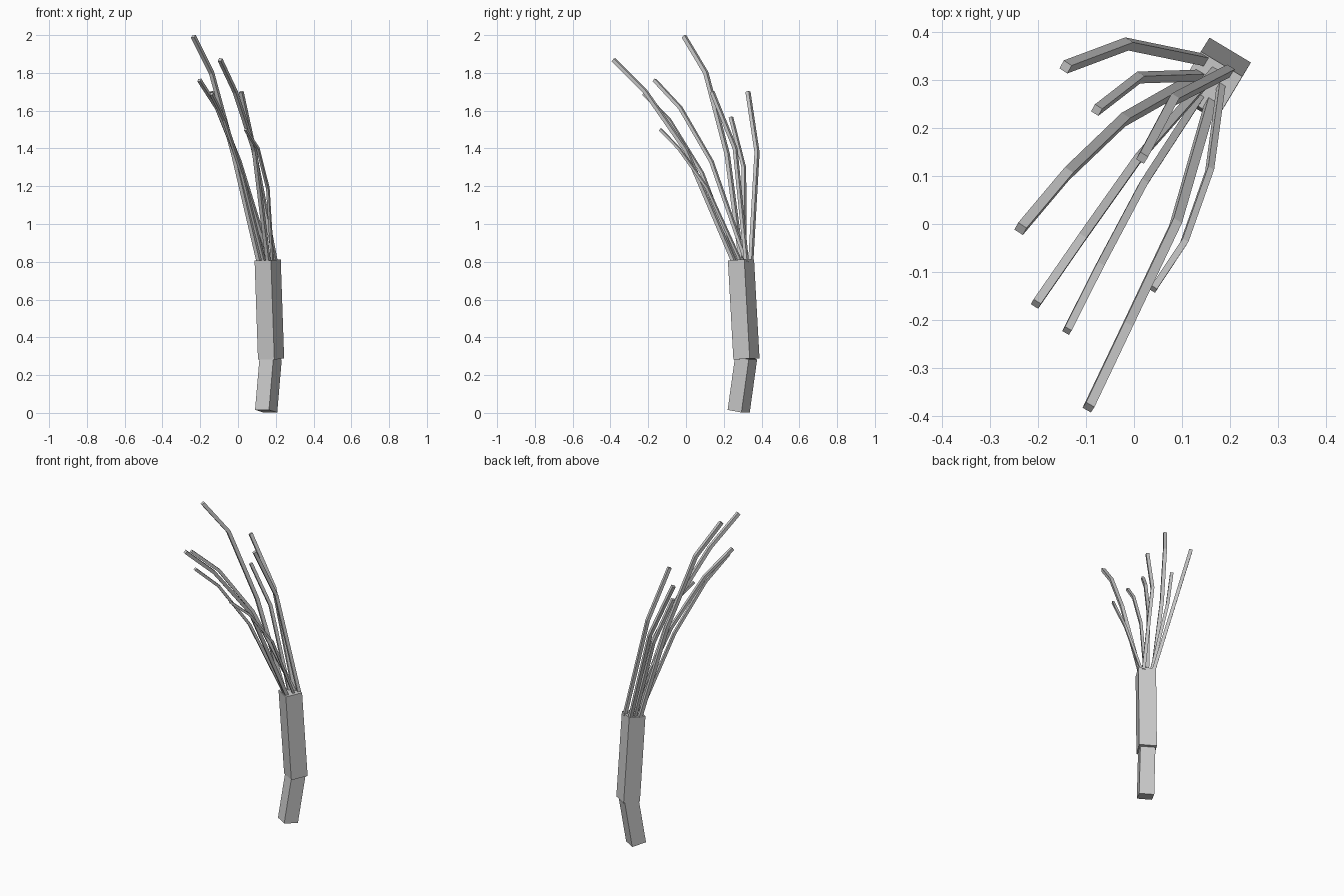
import bpy, bmesh, math
from mathutils import Vector

A = math.radians(59)  # shared heading of the square cross-sections
SIDES = [Vector((math.cos(A), math.sin(A), 0)), Vector((-math.sin(A), math.cos(A), 0))]


def sweep(name, points, width):
    """Square bar through the points, mitred at the joints and capped."""
    pts = [Vector(p) for p in points]
    bm = bmesh.new()
    rings = []
    for i, p in enumerate(pts):
        d = Vector((0, 0, 0))
        if i > 0:
            d += (p - pts[i - 1]).normalized()
        if i < len(pts) - 1:
            d += (pts[i + 1] - p).normalized()
        q = Vector((0, 0, 1)).rotation_difference(d.normalized())
        u, v = [(q @ s) * width / 2 for s in SIDES]
        rings.append([bm.verts.new(p + c) for c in (u + v, v - u, -u - v, u - v)])
    for a, b in zip(rings, rings[1:]):
        for k in range(4):
            bm.faces.new((a[k], a[(k + 1) % 4], b[(k + 1) % 4], b[k]))
    bm.faces.new(rings[0][::-1])
    bm.faces.new(rings[-1])
    mesh = bpy.data.meshes.new(name)
    bm.to_mesh(mesh)
    bm.free()
    obj = bpy.data.objects.new(name, mesh)
    bpy.context.collection.objects.link(obj)


# Two-part trunk, the upper block slightly wider
sweep("lower_trunk", [(0.149, 0.279, 0.009), (0.173, 0.318, 0.29)], 0.086)
sweep("upper_trunk", [(0.175, 0.320, 0.285), (0.157, 0.291, 0.81)], 0.101)

# Bent twigs fanning out of the trunk top: width, then path
twigs = [
    (0.020, [(0.145, 0.343, 0.80), (-0.015, 0.376, 1.38), (-0.143, 0.328, 1.70)]),
    (0.018, [(0.137, 0.310, 0.80), (0.010, 0.306, 1.30), (-0.078, 0.238, 1.565)]),
    (0.021, [(0.112, 0.294, 0.80), (-0.022, 0.218, 1.37), (-0.140, 0.105, 1.80),
             (-0.237, -0.010, 1.993)]),
    (0.019, [(0.198, 0.320, 0.80), (0.082, 0.260, 1.40), (0.017, 0.138, 1.70)]),
    (0.018, [(0.170, 0.320, 0.80), (0.007, 0.135, 1.33), (-0.110, -0.030, 1.615),
             (-0.205, -0.167, 1.762)]),
    (0.016, [(0.137, 0.265, 0.80), (0.020, 0.085, 1.27), (-0.072, -0.088, 1.55),
             (-0.140, -0.223, 1.69)]),
    (0.020, [(0.160, 0.253, 0.80), (0.087, 0.000, 1.39), (-0.015, -0.215, 1.70),
             (-0.095, -0.383, 1.87)]),
    (0.014, [(0.182, 0.290, 0.80), (0.158, 0.112, 1.19), (0.105, -0.038, 1.40),
             (0.040, -0.136, 1.50)]),
]
for i, (width, path) in enumerate(twigs, 1):
    sweep(f"twig_{i}", path, width)
